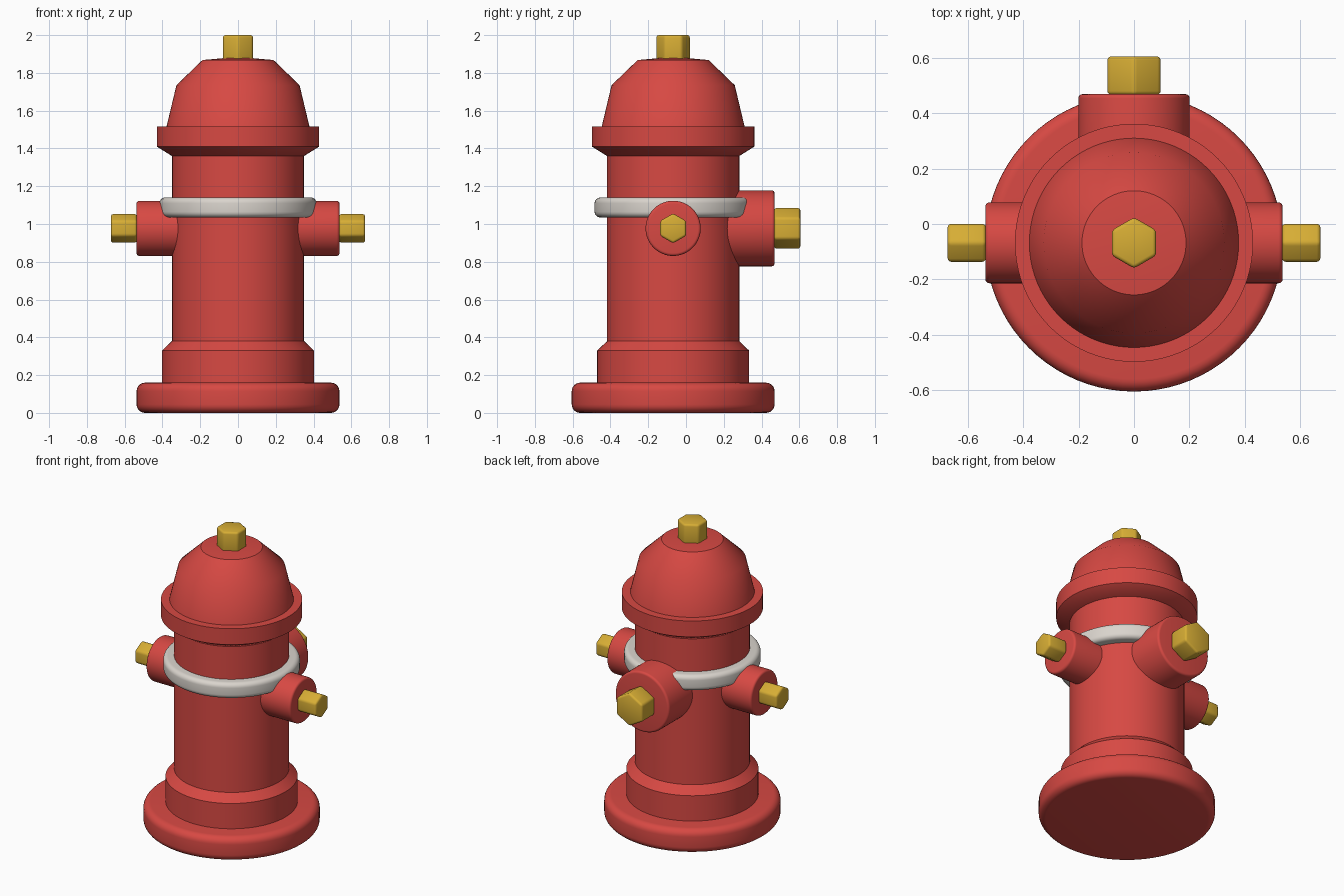
import bpy, bmesh, math
from mathutils import Matrix

if "Cube" in bpy.data.objects:
    bpy.data.objects.remove(bpy.data.objects["Cube"])

CY = -0.068      # y of the hydrant axis
NOZZLE_Z = 0.977


def material(name, rgb):
    m = bpy.data.materials.new(name)
    m.diffuse_color = (*rgb, 1)
    m.use_nodes = True
    m.node_tree.nodes["Principled BSDF"].inputs["Base Color"].default_value = m.diffuse_color
    return m


RED = material("red paint", (0.68, 0.066, 0.056))
GOLD = material("gold brass", (0.68, 0.42, 0.035))
GREY = material("pale grey", (0.70, 0.66, 0.61))


def finish(bm, name, mat, matrix):
    bmesh.ops.recalc_face_normals(bm, faces=bm.faces)
    me = bpy.data.meshes.new(name)
    bm.to_mesh(me)
    bm.free()
    me.materials.append(mat)
    for p in me.polygons:
        p.use_smooth = True
    me.set_sharp_from_angle(angle=math.radians(35))
    ob = bpy.data.objects.new(name, me)
    ob.matrix_world = matrix
    bpy.context.collection.objects.link(ob)
    return ob


def arc(cx, cz, r, a0, a1, n=6):
    """Points of a rounded corner, angles in degrees."""
    return [(cx + r * math.cos(math.radians(a0 + (a1 - a0) * i / n)),
             cz + r * math.sin(math.radians(a0 + (a1 - a0) * i / n))) for i in range(n + 1)]


def lathe(name, profile, mat, matrix, closed=False, steps=80):
    """Spin an (r, z) profile round the local z axis."""
    bm = bmesh.new()
    vs = [bm.verts.new((r, 0, z)) for r, z in profile]
    pairs = list(zip(vs, vs[1:])) + ([(vs[-1], vs[0])] if closed else [])
    es = [bm.edges.new(p) for p in pairs]
    bmesh.ops.spin(bm, geom=vs + es, cent=(0, 0, 0), axis=(0, 0, 1),
                   angle=2 * math.pi, steps=steps, use_duplicate=False)
    bmesh.ops.remove_doubles(bm, verts=bm.verts, dist=1e-5)
    return finish(bm, name, mat, matrix)


def hex_nut(name, r, z0, z1, matrix, phase):
    """Bevelled hexagonal nut along local z."""
    bm = bmesh.new()
    bmesh.ops.create_cone(bm, cap_ends=True, segments=6, radius1=r, radius2=r, depth=z1 - z0)
    # put the first corner at the wanted angle
    first = math.atan2(bm.verts[:][0].co.y, bm.verts[:][0].co.x)
    bmesh.ops.transform(bm, verts=bm.verts, matrix=Matrix.Translation((0, 0, (z0 + z1) / 2))
                        @ Matrix.Rotation(phase - first, 4, 'Z'))
    bmesh.ops.bevel(bm, geom=bm.edges[:], offset=0.013, segments=3, profile=0.5, affect='EDGES')
    return finish(bm, name, GOLD, matrix)


axis = Matrix.Translation((0, CY, 0))

# Base plate with rounded rim
lathe("base_plate", [(0, 0)] + arc(0.492, 0.045, 0.045, -90, 0) + arc(0.492, 0.115, 0.045, 0, 90)
      + [(0, 0.16)], RED, axis)

# Barrel with its foot collar
lathe("barrel", [(0, 0.15), (0.402, 0.15), (0.402, 0.33), (0.35, 0.38), (0.35, 1.40), (0, 1.40)],
      RED, axis)

# Bonnet with flange
lathe("bonnet", [(0, 1.36), (0.35, 1.36), (0.43, 1.41), (0.43, 1.517), (0.378, 1.517),
                 (0.326, 1.735), (0.188, 1.868), (0, 1.885)], RED, axis)
hex_nut("bonnet_nut", 0.092, 1.85, 2.0, axis, math.pi / 2)

# Pale ring round the barrel
b = 0.03
lathe("barrel_ring", [(0.33, 1.035)] + arc(0.416 - b, 1.035 + b, b, -90, 0)
      + arc(0.416 - b, 1.14 - b, b, 0, 90) + [(0.33, 1.14)], GREY, axis, closed=True)

# Nozzles: name, radius, end, nut radius, nut end, rotation, nut phase
hub = Matrix.Translation((0, CY, NOZZLE_Z))
nozzles = [
    ("right", 0.146, 0.537, 0.079, 0.673, Matrix.Rotation(math.pi / 2, 4, 'Y'), 0),
    ("left", 0.146, 0.537, 0.079, 0.673, Matrix.Rotation(-math.pi / 2, 4, 'Y'), 0),
    ("back", 0.201, 0.537, 0.111, 0.673, Matrix.Rotation(-math.pi / 2, 4, 'X'), math.pi / 2),
]
for side, r, end, nut_r, nut_end, rot, phase in nozzles:
    c = 0.015
    lathe(side + "_nozzle", [(0, 0.1), (r, 0.1)] + arc(r - c, end - c, c, 0, 90, 4) + [(0, end)],
          RED, hub @ rot, steps=64)
    hex_nut(side + "_nozzle_nut", nut_r, end - 0.002, nut_end, hub @ rot, phase)
